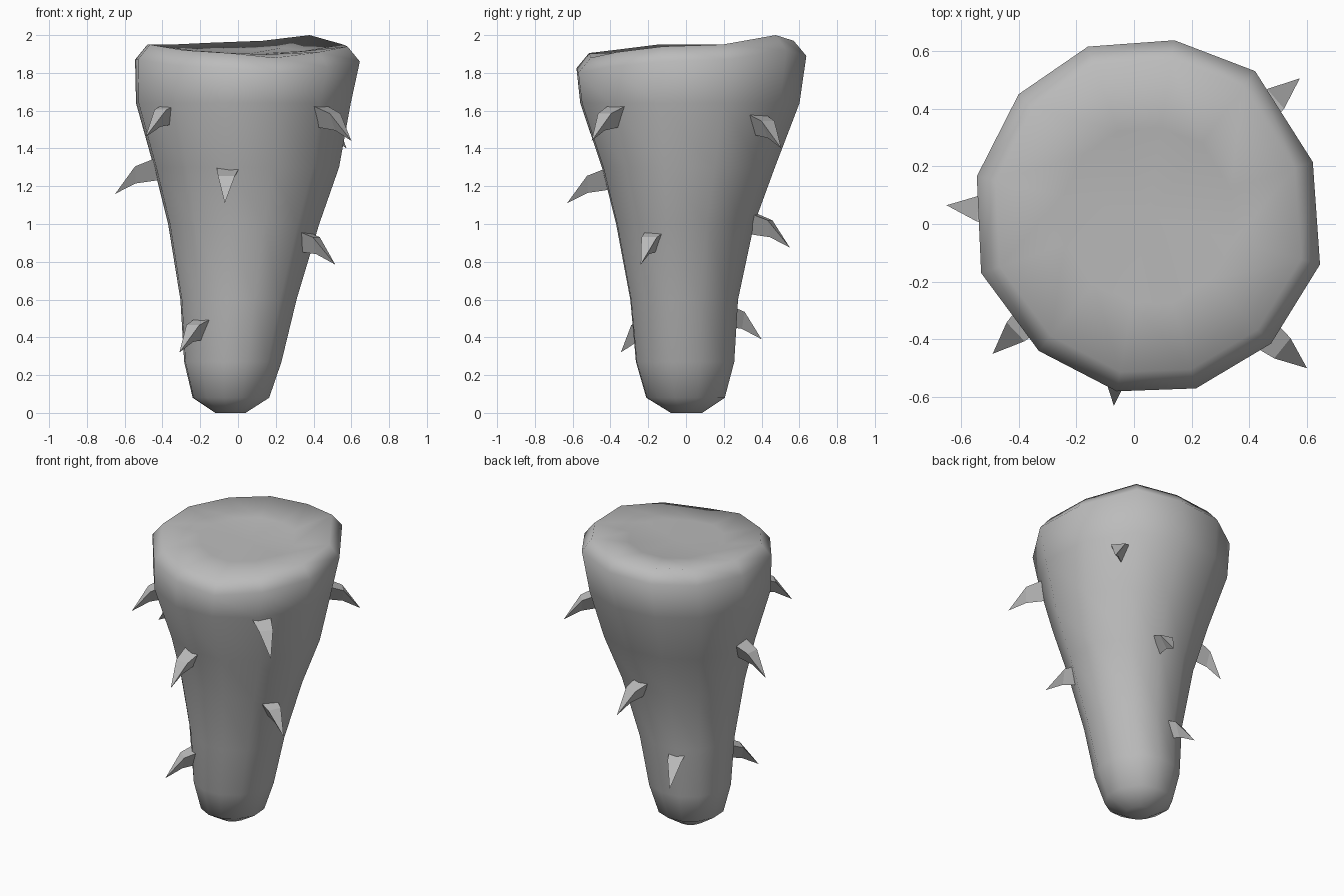
import bpy
import bmesh
from mathutils import Vector

cube = bpy.data.objects.get("Cube")
if cube:
    bpy.data.objects.remove(cube, do_unlink=True)

GREY = (0.5, 0.5, 0.5, 1)
grey = bpy.data.materials.new("plain grey")
grey.use_nodes = True
grey.diffuse_color = GREY
grey.node_tree.nodes["Principled BSDF"].inputs["Base Color"].default_value = GREY


def finish(bm, name, smooth):
    bmesh.ops.recalc_face_normals(bm, faces=bm.faces)
    for face in bm.faces:
        face.smooth = smooth
    mesh = bpy.data.meshes.new(name)
    bm.to_mesh(mesh)
    bm.free()
    mesh.materials.append(grey)
    obj = bpy.data.objects.new(name, mesh)
    bpy.context.collection.objects.link(obj)
    return obj


def bridge(bm, lower, upper):
    n = len(lower)
    for i in range(n):
        j = (i + 1) % n
        bm.faces.new((lower[i], lower[j], upper[j], upper[i]))


# Tapering body: an uneven twelve-sided outline lofted upwards
outline = [(-.16, .615), (.14, .637), (.42, .53), (.62, .215), (.645, -.14), (.475, -.415),
           (.215, -.57), (-.06, -.58), (-.33, -.44), (-.53, -.17), (-.545, .165), (-.4, .45)]
rim_z = [1.96, 1.97, 2.0, 1.95, 1.94, 1.91, 1.88, 1.905, 1.92, 1.95, 1.95, 1.95]
CX, CY, HX, HY = .05, .028, .595, .608
unit = [((x - CX) / HX, (y - CY) / HY) for x, y in outline]

# height, x range, y range of each level
levels = [(0, -.12, .04, -.08, .085),
          (.08, -.24, .165, -.21, .205),
          (.27, -.285, .23, -.265, .255),
          (.6, -.305, .31, -.295, .275),
          (1.0, -.37, .43, -.37, .36),
          (1.3, -.445, .535, -.445, .47),
          (1.64, -.54, .597, -.56, .60)]

bm = bmesh.new()
rings = []
for z, x0, x1, y0, y1 in levels:
    rings.append([bm.verts.new(((x0 + x1) / 2 + u * (x1 - x0) / 2,
                                (y0 + y1) / 2 + v * (y1 - y0) / 2, z)) for u, v in unit])

# Rounded shoulder, uneven rim and dished top
for scale, drop, dish in ((1, .08, 0), (.89, 0, 0), (.5, 0, .7)):
    rings.append([bm.verts.new((CX + u * HX * scale, CY + v * HY * scale,
                                (z - drop) * (1 - dish) + 1.905 * dish))
                  for (u, v), z in zip(unit, rim_z)])
for lower, upper in zip(rings, rings[1:]):
    bridge(bm, lower, upper)
bm.faces.new(rings[0])
centre = bm.verts.new((CX, CY, 1.9))
for a, b in zip(rings[-1], rings[-1][1:] + rings[-1][:1]):
    bm.faces.new((a, b, centre))
finish(bm, "body", True)


# Curved three-sided thorn: flat on top, keel below, tip drooping
def thorn(name, tip):
    tip = Vector(tip)
    out = Vector((tip.x + .02, tip.y, 0)).normalized()
    side = Vector((-out.y, out.x, 0))
    bm = bmesh.new()
    sections = []
    for back, top, bottom, half in ((.25, .2, .075, .065), (.11, .145, .055, .045)):
        base = tip - out * back
        points = (base + side * half + Vector((0, 0, top)),
                  base - side * half + Vector((0, 0, top)),
                  base + Vector((0, 0, bottom)))
        sections.append([bm.verts.new(p) for p in points])
    bridge(bm, *sections)
    bm.faces.new(sections[0])
    end = bm.verts.new(tip)
    for i in range(3):
        bm.faces.new((sections[1][i], sections[1][(i + 1) % 3], end))
    finish(bm, name, False)


tips = {
    "thorn_upper_front_right": (-.49, -.45, 1.46),
    "thorn_upper_front_left": (.6, -.5, 1.44),
    "thorn_upper_back_left": (.575, .505, 1.4),
    "thorn_middle_right": (-.65, .065, 1.16),
    "thorn_middle_front": (-.07, -.63, 1.11),
    "thorn_middle_back": (.14, .55, .875),
    "thorn_middle_left": (.515, -.24, .785),
    "thorn_lower_front": (-.31, -.345, .32),
    "thorn_lower_back": (-.155, .4, .39),
}
for name, tip in tips.items():
    thorn(name, tip)
